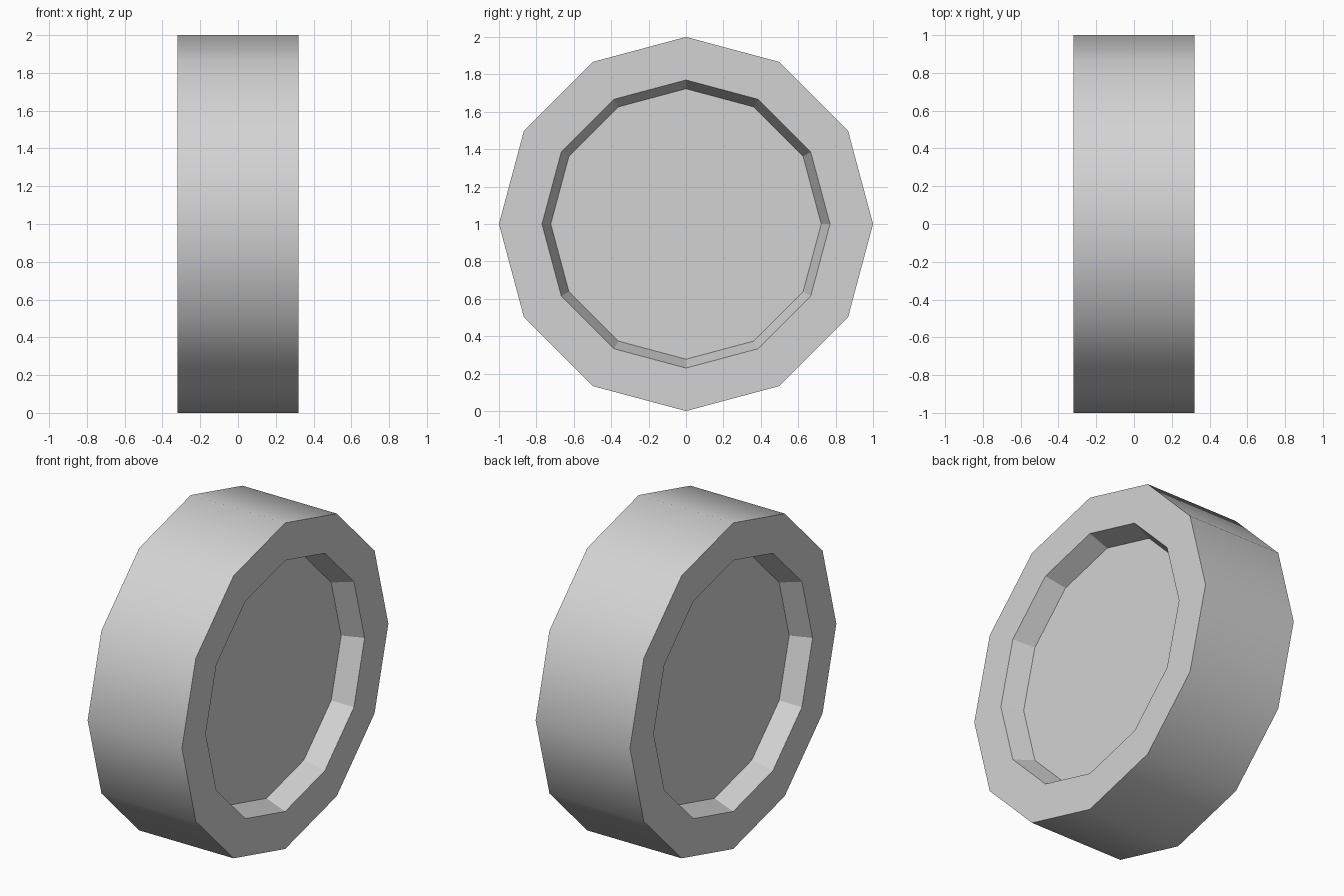
import bpy
import bmesh
from math import sin, cos, tau

cube = bpy.data.objects.get("Cube")
if cube:
    bpy.data.objects.remove(cube, do_unlink=True)

SIDES = 12
HALF_WIDTH = 0.32
RECESS = 0.126

grey = bpy.data.materials.new("light_grey")
grey.use_nodes = True
grey.diffuse_color = (0.65, 0.65, 0.65, 1)
bsdf = next(n for n in grey.node_tree.nodes if n.type == 'BSDF_PRINCIPLED')
bsdf.inputs["Base Color"].default_value = grey.diffuse_color

bm = bmesh.new()


def ring(x, radius):
    """Twelve-sided ring around the axle, with one corner straight up."""
    return [bm.verts.new((x, radius * sin(tau * i / SIDES),
                          1 + radius * cos(tau * i / SIDES)))
            for i in range(SIDES)]


def bridge(a, b):
    return [bm.faces.new((a[i], a[i - 1], b[i - 1], b[i]))
            for i in range(SIDES)]


# Each side: outer rim, flat border, tapered recess wall, hub disc
rims = []
for side in (-1, 1):
    outer = ring(side * HALF_WIDTH, 1.0)
    lip = ring(side * HALF_WIDTH, 0.77)
    floor = ring(side * (HALF_WIDTH - RECESS), 0.723)
    bridge(outer, lip)
    bridge(lip, floor)
    bm.faces.new(floor)
    rims.append(outer)

# Tread: smooth around, with crisp rims
tread = bridge(*rims)
bmesh.ops.recalc_face_normals(bm, faces=bm.faces)
for face in tread:
    face.smooth = True
for edge in bm.edges:
    if any(not f.smooth for f in edge.link_faces):
        edge.smooth = False

mesh = bpy.data.meshes.new("wheel")
bm.to_mesh(mesh)
bm.free()
mesh.materials.append(grey)
wheel = bpy.data.objects.new("wheel", mesh)
bpy.context.collection.objects.link(wheel)
